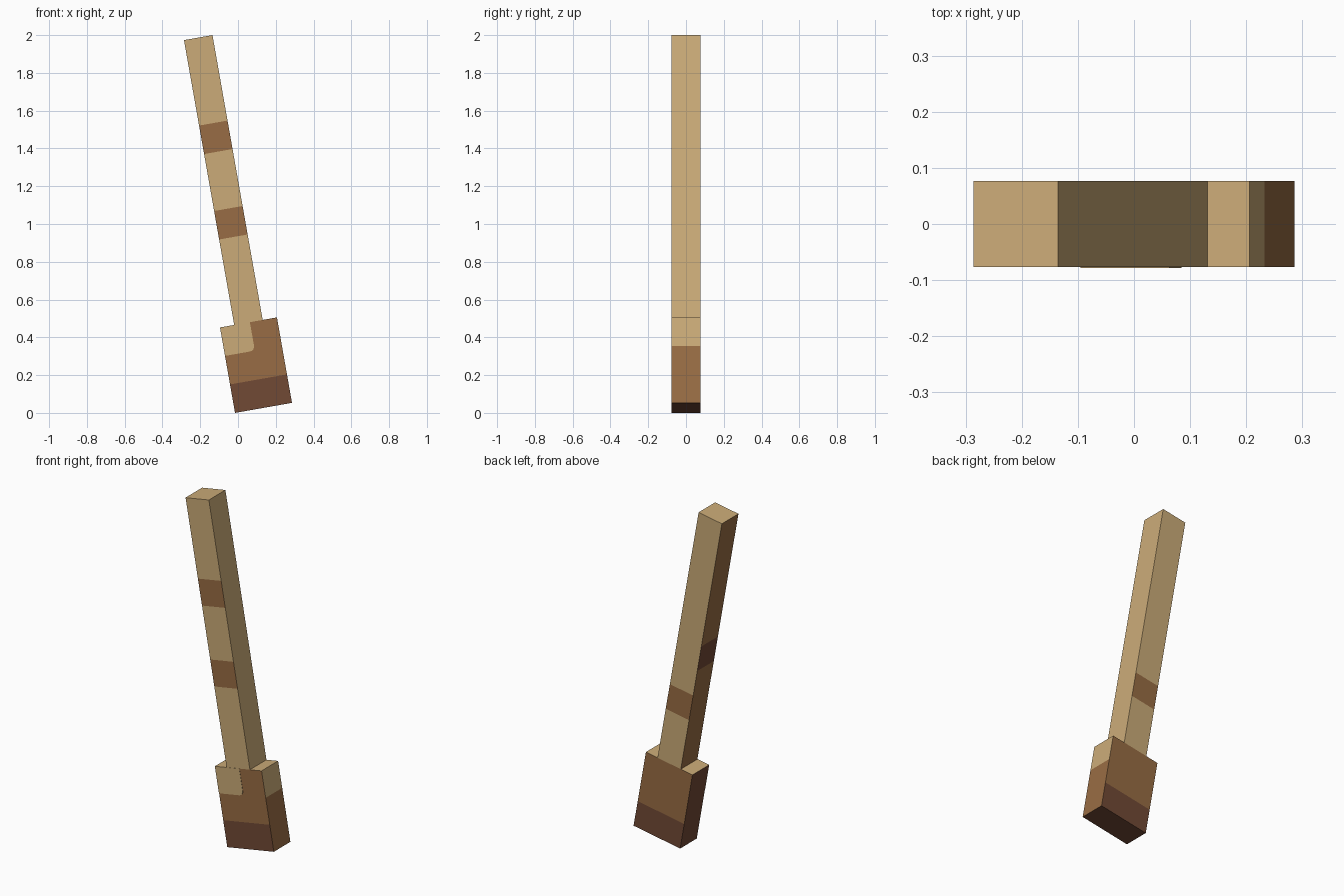
import bpy, bmesh, math
from mathutils import Matrix, Vector

if "Cube" in bpy.data.objects:
    bpy.data.objects.remove(bpy.data.objects["Cube"])

U = 0.07655                      # size of one block unit
TILT = Matrix.Translation((-0.0157, 0, 0)) @ Matrix.Rotation(math.radians(-10), 4, 'Y') @ Matrix.Scale(U, 4)


def material(name, rgb):
    m = bpy.data.materials.new(name)
    m.diffuse_color = (*rgb, 1)
    m.use_nodes = True
    m.node_tree.nodes["Principled BSDF"].inputs["Base Color"].default_value = m.diffuse_color
    return m


TAN, BROWN, DARK = 0, 1, 2
MATS = [material("light_wood", (0.60, 0.41, 0.188)),
        material("brown_wood", (0.314, 0.151, 0.058)),
        material("dark_red_brown", (0.165, 0.067, 0.036))]


def finish(bm, name):
    """Tilt the mesh into place and make an object from it."""
    bm.transform(TILT)
    me = bpy.data.meshes.new(name)
    bm.to_mesh(me)
    bm.free()
    for m in MATS:
        me.materials.append(m)
    ob = bpy.data.objects.new(name, me)
    bpy.context.collection.objects.link(ob)


def painted_box(name, x0, x1, z0, z1, cuts, paint, open_bottom=False):
    """Box two units deep, cut at heights, coloured by side and height."""
    bm = bmesh.new()
    bmesh.ops.create_cube(bm, size=1)
    for v in bm.verts:
        v.co = Vector((x0 + (v.co.x + 0.5) * (x1 - x0), v.co.y * 2, z0 + (v.co.z + 0.5) * (z1 - z0)))
    for z in cuts:
        bmesh.ops.bisect_plane(bm, geom=bm.verts[:] + bm.edges[:] + bm.faces[:],
                               plane_co=(0, 0, z), plane_no=(0, 0, 1))
    bm.normal_update()
    for f in bm.faces:
        n = f.normal
        axis = max(range(3), key=lambda i: abs(n[i]))
        side = ("left", "right", "front", "back", "bottom", "top")[axis * 2 + (n[axis] > 0)]
        f.material_index = paint(side, f.calc_center_median().z)
    if open_bottom:
        bmesh.ops.delete(bm, geom=[f for f in bm.faces if f.normal.z < -0.9], context='FACES')
    finish(bm, name)


# Wide head at the lower end
def head_paint(side, z):
    if side == "top":
        return TAN
    if side in ("left", "bottom"):
        return DARK
    if side == "right":
        return TAN if z > 4 else BROWN
    return DARK if z < 2 else BROWN


painted_box("head", 0, 4, 0, 6, (2, 4), head_paint)


# Long handle with bands
def handle_paint(side, z):
    if side == "left":
        return DARK if 14 < z < 16 else BROWN
    if side == "front" and (12 < z < 14 or 18 < z < 20):
        return BROWN
    if side == "back" and 10 < z < 12:
        return BROWN
    return TAN


painted_box("handle", 1, 3, 6, 26, (10, 12, 14, 16, 18, 20), handle_paint, open_bottom=True)

# Light patch with one rounded corner on the front of the head
bm = bmesh.new()
outline = [(0, 6), (0, 4)]
for i in range(5):
    a = math.radians(-90 + 22.5 * i)
    outline.append((1.75 + 0.35 * math.cos(a), 4.35 + 0.35 * math.sin(a)))
outline.append((2.1, 6))
patch = bm.faces.new([bm.verts.new((x, -1.02, z)) for x, z in outline])
ext = bmesh.ops.extrude_face_region(bm, geom=[patch])
for v in ext["geom"]:
    if isinstance(v, bmesh.types.BMVert):
        v.co.y = -0.99
bmesh.ops.recalc_face_normals(bm, faces=bm.faces)
finish(bm, "head_patch")
